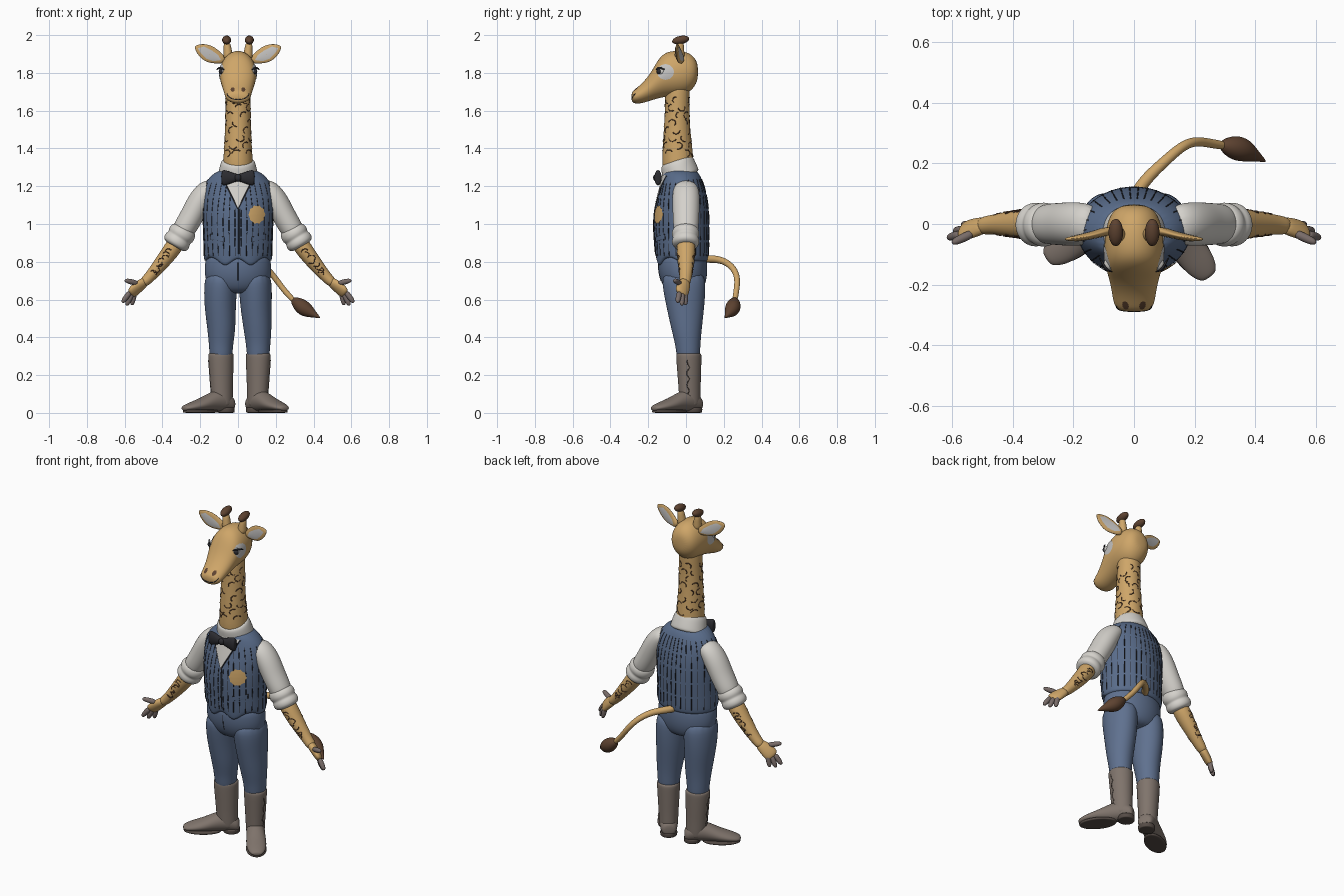
import bpy, bmesh, math, random
from math import sin, cos, pi, radians
from mathutils import Vector, Matrix
from mathutils.bvhtree import BVHTree

random.seed(4)
cube = bpy.data.objects.get("Cube")
if cube:
    bpy.data.objects.remove(cube, do_unlink=True)


def material(name, r, g, b):
    m = bpy.data.materials.new(name)
    m.use_nodes = True
    m.diffuse_color = (r, g, b, 1)
    bsdf = m.node_tree.nodes["Principled BSDF"]
    bsdf.inputs["Base Color"].default_value = (r, g, b, 1)
    bsdf.inputs["Roughness"].default_value = 0.8
    return m


HIDE = material("tan hide", .62, .38, .14)
VEST = material("vest blue", .10, .15, .255)
DENIM = material("trouser blue", .115, .165, .275)
SHIRT = material("shirt white", .66, .64, .60)
BOOT = material("boot leather", .215, .175, .15)
SOLE = material("sole brown", .09, .07, .06)
DARK = material("charcoal", .025, .025, .03)
BROWN = material("dark brown", .11, .055, .03)
GREY = material("pale grey", .55, .54, .53)
HOOF = material("hoof grey", .19, .15, .14)

X, Y, Z = Vector((1, 0, 0)), Vector((0, 1, 0)), Vector((0, 0, 1))


def finish(name, bm, mat, subdiv=0):
    bmesh.ops.recalc_face_normals(bm, faces=bm.faces)
    me = bpy.data.meshes.new(name)
    bm.to_mesh(me)
    bm.free()
    me.materials.append(mat)
    for p in me.polygons:
        p.use_smooth = True
    ob = bpy.data.objects.new(name, me)
    bpy.context.collection.objects.link(ob)
    if subdiv:
        mod = ob.modifiers.new("smooth", "SUBSURF")
        mod.levels = mod.render_levels = subdiv
    return ob


def tube(name, mat, rings, side=X, axis=None, seg=16, reshape=None):
    """Loft elliptical rings (x, y, z, radius along side, other radius)."""
    bm = bmesh.new()
    centres = [Vector(r[:3]) for r in rings]
    loops = []
    for i, r in enumerate(rings):
        t = axis or centres[min(i + 1, len(rings) - 1)] - centres[max(i - 1, 0)]
        t = t.normalized()
        u = (side - t * side.dot(t)).normalized()
        v = t.cross(u)
        ring = []
        for k in range(seg):
            a = 2 * pi * k / seg
            p = centres[i] + (u * cos(a) * r[3] + v * sin(a) * r[4]) * 1.02
            ring.append(bm.verts.new(reshape(p, i) if reshape else p))
        loops.append(ring)
    for a, b in zip(loops, loops[1:]):
        for k in range(seg):
            n = (k + 1) % seg
            bm.faces.new((a[k], a[n], b[n], b[k]))
    bm.faces.new(loops[0])
    bm.faces.new(loops[-1])
    return finish(name, bm, mat, 2)


def ball(name, mat, centre, radii, tilt=0):
    bm = bmesh.new()
    m = Matrix.Translation(centre) @ Matrix.Rotation(tilt, 4, 'X') @ Matrix.Diagonal((*radii, 1))
    bmesh.ops.create_uvsphere(bm, u_segments=20, v_segments=12, radius=1, matrix=m)
    return finish(name, bm, mat)


def surface(ob):
    bpy.context.view_layer.update()
    return BVHTree.FromObject(ob, bpy.context.evaluated_depsgraph_get())


def front_ray(x, z):
    return Vector((x, -2, z)), Y


def back_ray(x, z):
    return Vector((x, 2, z)), -Y


def around(yc):
    def ray(a, z):
        d = Vector((sin(a), -cos(a), 0))
        return Vector((0, yc, z)) + d, -d
    return ray


def side_ray(s):
    return lambda y, z: (Vector((s, y, z)), Vector((-s, 0, 0)))


def strokes(name, mat, tree, ray, paths, width=.0026):
    """Thin cords laid on a surface."""
    cu = bpy.data.curves.new(name, 'CURVE')
    cu.dimensions = '3D'
    cu.bevel_depth, cu.bevel_resolution = width, 0
    for path in paths:
        hits = [tree.ray_cast(*ray(*p))[0] for p in path]
        hits = [h for h in hits if h]
        if len(hits) > 1:
            sp = cu.splines.new('POLY')
            sp.points.add(len(hits) - 1)
            for q, h in zip(sp.points, hits):
                q.co = (*h, 1)
    cu.materials.append(mat)
    ob = bpy.data.objects.new(name, cu)
    bpy.context.collection.objects.link(ob)


def patch(name, mat, tree, ray, outline, lift=.004, steps=6):
    """Thin plate draped on a surface, star-shaped around its middle."""
    pts = []
    for a, b in zip(outline, outline[1:] + outline[:1]):
        pts += [(a[0] + (b[0] - a[0]) * k / 4, a[1] + (b[1] - a[1]) * k / 4) for k in range(4)]
    cx = sum(p[0] for p in pts) / len(pts)
    cy = sum(p[1] for p in pts) / len(pts)
    bm = bmesh.new()
    rows = []
    for i in range(steps + 1):
        f = max(i / steps, .02)
        row = []
        for p in pts:
            o, d = ray(cx + (p[0] - cx) * f, cy + (p[1] - cy) * f)
            hit, nor = tree.ray_cast(o, d)[:2]
            row.append(bm.verts.new(hit - d * lift) if hit else None)
        rows.append(row)
    for a, b in zip(rows, rows[1:]):
        for k in range(len(pts)):
            n = (k + 1) % len(pts)
            quad = (a[k], a[n], b[n], b[k])
            if all(quad):
                bm.faces.new(quad)
    return finish(name, bm, mat)


def oval(cx, cy, rx, ry, n=12, wobble=0):
    return [(cx + rx * cos(2 * pi * k / n) * (1 - wobble * (k % 2)),
             cy + ry * sin(2 * pi * k / n) * (1 - wobble * (k % 2))) for k in range(n)]


def arc(cx, cy, rx, ry, start, sweep, n=8):
    return [(cx + rx * cos(start + sweep * k / n), cy + ry * sin(start + sweep * k / n)) for k in range(n + 1)]


# Vest, with two points at the front hem
def hem(p, i):
    if i < 2 and p.y < -.05:
        p.z += .02 - .055 * max(0, 1 - abs(abs(p.x) - .07) / .06)
    return p


vest = tube("vest", VEST, [
    (0, -.02, .805, .165, .125), (0, -.02, .80, .18, .138), (0, -.022, .9, .178, .142),
    (0, -.025, 1, .183, .147), (0, -.022, 1.1, .187, .14), (0, -.018, 1.19, .186, .118),
    (0, -.022, 1.25, .15, .1), (0, -.035, 1.295, .09, .085)], axis=Z, seg=32, reshape=hem)
vest_skin = surface(vest)
stripes = []
for i in range(30):
    a = 2 * pi * (i + .5) / 30
    x = abs(.185 * sin(a))
    top = min(1.23, 1.05 + 2 * x) if cos(a) > 0 else 1.25
    for k in range(5):
        z0 = .83 + (top - .83) * k / 5
        stripes.append([(a, z0 + (top - .83) * .17 * j / 4) for j in range(5)])
strokes("vest_pinstripes", DARK, vest_skin, around(-.02), stripes, .0022)
patch("shirt_front", SHIRT, vest_skin, front_ray, [(-.085, 1.26), (0, 1.085), (.085, 1.26)])
strokes("vest_edges", DARK, vest_skin, front_ray,
        [[(s * .088 * k / 6, 1.08 + .175 * k / 6) for k in range(7)] for s in (-1, 1)]
        + [[(.004, .84 + .24 * k / 8) for k in range(9)]], .0035)
patch("chest_patch", HIDE, vest_skin, front_ray, oval(.1, 1.05, .045, .05, 20, .1), .006)
for side, s in (("left", 1), ("right", -1)):
    corners = [(s * .075, .905), (s * .145, .92), (s * .145, .945), (s * .075, .93)]
    patch(side + "_pocket", VEST, vest_skin, front_ray, corners, .006)
    strokes(side + "_pocket_edge", DARK, vest_skin, front_ray, [corners + corners[:1]], .0035)

# Collar and bow tie
tube("collar", SHIRT, [(0, -.025, 1.24, .11, .10), (0, -.028, 1.26, .106, .1),
                       (0, -.04, 1.30, .098, .094), (0, -.05, 1.335, .088, .088),
                       (0, -.05, 1.34, .07, .07)], axis=Vector((0, -.33, .94)))
tube("bow_tie", DARK, [(x, -.148, 1.245, d, h) for x, d, h in (
    (-.088, .014, .03), (-.08, .02, .045), (-.04, .018, .032), (0, .014, .014),
    (.04, .018, .032), (.08, .02, .045), (.088, .014, .03))], side=Y)
ball("bow_knot", DARK, (0, -.158, 1.245), (.018, .016, .02))

# Neck with curved coat markings
neck = tube("neck", HIDE, [
    (0, -.04, 1.24, .085, .085), (0, -.043, 1.35, .077, .083), (0, -.047, 1.45, .071, .074),
    (0, -.048, 1.6, .065, .063), (0, -.045, 1.7, .066, .066), (0, -.04, 1.78, .06, .06)], axis=Z)
marks = []
for row in range(8):
    for k in range(6):
        a = 2 * pi * (k + .5 * (row % 2)) / 6 + random.uniform(-.2, .2)
        marks.append(arc(a, 1.375 + .04 * row, .3, .018, random.uniform(0, 6), random.uniform(2, 4)))
strokes("neck_markings", BROWN, surface(neck), around(-.045), marks, .0028)

# Head: y, top height, bottom height, half width
profile = [(.064, 1.84, 1.77, .03), (.048, 1.88, 1.73, .066), (.01, 1.91, 1.69, .087),
           (-.05, 1.918, 1.68, .097), (-.11, 1.91, 1.675, .097), (-.15, 1.868, 1.665, .091),
           (-.185, 1.80, 1.655, .08), (-.23, 1.745, 1.64, .071), (-.268, 1.715, 1.636, .066),
           (-.29, 1.695, 1.648, .045)]
head = tube("head", HIDE, [(0, y, (t + b) / 2, w, (t - b) / 2) for y, t, b, w in profile],
            axis=-Y, seg=20)
head_skin = surface(head)
strokes("mouth", DARK, head_skin, front_ray, [arc(0, 1.69, .058, .032, pi, pi, 12)], .003)

for side, s in (("left", 1), ("right", -1)):
    # Face details
    patch(side + "_nostril", BROWN, head_skin, front_ray, oval(s * .028, 1.712, .011, .012), .003, 2)
    patch(side + "_eye_patch", GREY, head_skin, side_ray(s), oval(-.108, 1.805, .045, .042), .003)
    ball(side + "_eye", SHIRT, (s * .08, -.132, 1.808), (.02, .022, .021))
    ball(side + "_pupil", DARK, (s * .089, -.143, 1.808), (.013, .013, .015))
    tube(side + "_lashes", DARK, [(s * .07, -.158, 1.815, .003, .003), (s * .092, -.152, 1.828, .006, .004),
                                  (s * .105, -.125, 1.825, .006, .004), (s * .115, -.11, 1.815, .002, .002)],
         side=Z, seg=8)
    # Horns
    tube(side + "_horn", HIDE, [(s * .05, -.035, 1.87, .03, .03), (s * .053, -.034, 1.91, .022, .024),
                                (s * .06, -.03, 1.97, .018, .02)], axis=Z)
    ball(side + "_horn_tip", BROWN, (s * .06, -.028, 1.974), (.024, .046, .022), .2)
    # Ears
    ear = tube(side + "_ear", HIDE, [
        (s * .07, -.02, 1.865, .018, .015), (s * .105, -.028, 1.88, .033, .013),
        (s * .15, -.04, 1.898, .048, .011), (s * .195, -.048, 1.924, .036, .009),
        (s * .228, -.05, 1.94, .008, .005)], side=Z)
    ear_skin = surface(ear)
    lobe = [(s * x, z) for x, z in ((.09, 1.868), (.13, 1.862), (.165, 1.874), (.195, 1.902),
                                    (.213, 1.93), (.18, 1.94), (.14, 1.92), (.105, 1.895))]
    patch(side + "_inner_ear", GREY, ear_skin, front_ray, lobe, .002)
    patch(side + "_ear_back", GREY, ear_skin, back_ray, lobe, .002)

    # Sleeve with rolled cuff
    tube(side + "_sleeve", SHIRT, [
        (s * .12, 0, 1.205, .055, .04), (s * .165, 0, 1.18, .07, .058), (s * .205, 0, 1.12, .073, .064),
        (s * .24, 0, 1.05, .07, .062), (s * .275, 0, .99, .068, .062), (s * .31, 0, .93, .06, .055)], side=Y)
    tube(side + "_cuff", SHIRT, [(s * x, -.002, z, r, r) for x, z, r in (
        (.278, .985, .05), (.285, .968, .07), (.302, .942, .075), (.311, .928, .064),
        (.318, .916, .073), (.334, .891, .072), (.34, .88, .045))], side=Y)
    # Forearm and markings
    arm = tube(side + "_forearm", HIDE, [
        (s * .31, 0, .925, .05, .048), (s * .36, 0, .85, .05, .045), (s * .42, 0, .775, .04, .037),
        (s * .475, -.002, .71, .03, .028), (s * .51, -.008, .68, .03, .026)], side=Y)
    arm_marks = []
    for k in range(8):
        f = .05 + k / 8
        arm_marks.append(arc(s * (.35 + .1 * f + random.uniform(-.015, .015)), .86 - .13 * f,
                             .018, .014, random.uniform(0, 6), 3))
    arm_skin = surface(arm)
    strokes(side + "_arm_marks_front", BROWN, arm_skin, front_ray, arm_marks)
    strokes(side + "_arm_marks_back", BROWN, arm_skin, back_ray, arm_marks)
    # Hand
    spread = Vector((s, -1, 0))
    tube(side + "_palm", HIDE, [
        (s * .485, -.003, .70, .026, .024), (s * .515, -.01, .678, .036, .024),
        (s * .55, -.02, .648, .042, .022), (s * .572, -.026, .625, .034, .016)], side=spread)
    fingers = [((.545, -.005, .645), (.562, -.002, .572)), ((.56, -.02, .635), (.59, -.022, .57)),
               ((.572, -.035, .64), (.612, -.045, .585)), ((.53, -.03, .685), (.598, -.062, .702))]
    for n, (a, b) in enumerate(fingers):
        a, b = (Vector((s * p[0], p[1], p[2])) for p in (a, b))
        tube(f"{side}_finger_{n + 1}", HOOF, [(*a.lerp(b, f), r, r) for f, r in (
            (0, .014), (.4, .0155), (.85, .0135), (1.03, .006))], side=Y, seg=10)

    # Trouser leg
    foot_x = .107 if s > 0 else -.09
    tube(side + "_trouser_leg", DENIM, [
        (s * .085, -.015, .76, .085, .115), (s * .093, -.01, .66, .088, .114), (s * .095, -.003, .56, .083, .1),
        (foot_x * .97, .003, .44, .074, .08), (foot_x, .01, .36, .064, .066), (foot_x, .012, .30, .06, .062),
        (foot_x, .012, .28, .05, .05)], axis=Z)
    # Boot, built pointing forward then turned out
    shaft = tube(side + "_boot_shaft", BOOT, [
        (0, 0, .318, .05, .055), (0, 0, .315, .064, .069), (0, 0, .29, .064, .069), (0, .003, .2, .059, .064),
        (0, .005, .12, .054, .06), (0, .008, .05, .052, .058), (0, .008, .03, .045, .05)], axis=Z)
    foot = tube(side + "_boot_foot", BOOT, [
        (0, .075, .045, .03, .03), (0, .06, .048, .045, .042), (0, .01, .07, .052, .062),
        (0, -.06, .06, .051, .052), (0, -.12, .044, .057, .036), (0, -.185, .033, .053, .025),
        (0, -.225, .026, .037, .016), (0, -.238, .024, .02, .01)], axis=-Y)
    heel = tube(side + "_boot_heel", SOLE, [(0, .03, z, r, r) for z, r in (
        (0, .042), (.002, .047), (.026, .048), (.03, .045))], axis=Z)
    sole = tube(side + "_boot_sole", SOLE, [(0, -.13, z, r, r * 1.85) for z, r in (
        (0, .05), (.002, .057), (.014, .058), (.018, .05))], axis=Z)
    turn = Matrix.Translation((foot_x, .015, 0)) @ Matrix.Rotation(radians(37 if s > 0 else -57), 4, 'Z')
    for part in (shaft, foot, heel, sole):
        part.data.transform(turn)
    strokes(side + "_boot_seam", SOLE, surface(shaft), side_ray(s),
            [[(.01 + .008 * sin(k * 2), .1 + .02 * k) for k in range(10)]])

# Trouser seat
seat = tube("trouser_seat", DENIM, [
    (0, -.02, .86, .16, .12), (0, -.018, .79, .174, .13), (0, -.015, .72, .176, .126),
    (0, -.01, .66, .15, .105), (0, -.008, .63, .09, .07)], axis=Z, seg=24)
strokes("fly_seam", DARK, surface(seat), front_ray, [[(0, .70 + .012 * k) for k in range(9)]], .002)

# Tail
tube("tail", HIDE, [
    (0, .09, .815, .022, .022), (.04, .15, .815, .02, .02), (.1, .205, .805, .018, .018),
    (.155, .255, .765, .017, .017), (.2, .275, .71, .016, .016), (.25, .266, .64, .015, .015),
    (.31, .256, .58, .015, .015)], side=Z, seg=12)
tube("tail_tuft", BROWN, [
    (.285, .262, .603, .012, .012), (.31, .256, .585, .032, .032), (.34, .25, .56, .042, .042),
    (.37, .24, .54, .037, .037), (.405, .222, .52, .016, .016), (.435, .205, .503, .003, .003)], side=Z)
